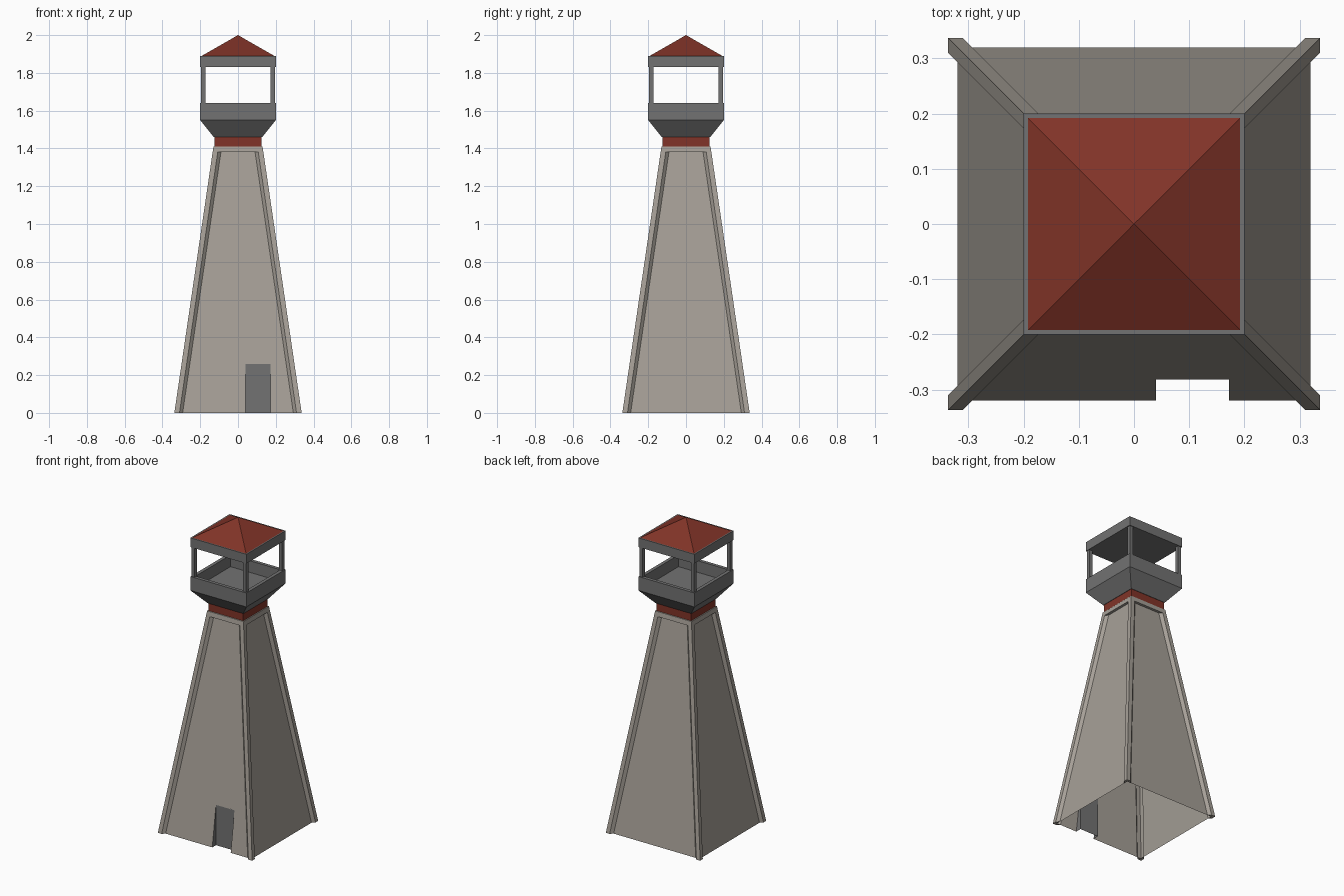
import bpy, bmesh, math
from mathutils import Matrix, Vector

if "Cube" in bpy.data.objects:
    bpy.data.objects.remove(bpy.data.objects["Cube"])

def material(name, rgb):
    m = bpy.data.materials.new(name)
    m.diffuse_color = (*rgb, 1)
    m.use_nodes = True
    m.node_tree.nodes["Principled BSDF"].inputs["Base Color"].default_value = m.diffuse_color
    return m

STONE = material("warm stone", (0.38, 0.35, 0.31))
GREY = material("dark grey", (0.17, 0.17, 0.17))
RED = material("roof red", (0.22, 0.034, 0.021))

def add_object(name, bm, *mats):
    bmesh.ops.remove_doubles(bm, verts=bm.verts, dist=1e-5)
    me = bpy.data.meshes.new(name)
    bm.to_mesh(me)
    bm.free()
    for m in mats:
        me.materials.append(m)
    ob = bpy.data.objects.new(name, me)
    bpy.context.collection.objects.link(ob)
    return ob

def lathe_square(name, profile, mat, bottom=True, top=True):
    """Stack of squares: profile is a list of (half width, z)."""
    bm = bmesh.new()
    rings = [[bm.verts.new((sx * h, sy * h, z)) for sx, sy in
              ((-1, -1), (1, -1), (1, 1), (-1, 1))] for h, z in profile]
    for a, b in zip(rings, rings[1:]):
        for i in range(4):
            j = (i + 1) % 4
            bm.faces.new((a[i], a[j], b[j], b[i]))
    if bottom:
        bm.faces.new(rings[0][::-1])
    if top:
        bm.faces.new(rings[-1])
    return add_object(name, bm, mat)

# tapered tower shell: four sides with corner ribs, a top rail and a sunk panel
TOP, RAIL = 1.41, 1.38
SLOPE = (0.337 - 0.13) / TOP

def on_wall(x, z, base):
    return Vector((x, -(base - SLOPE * z), z))

def outer(side, z, inset=0.0):
    return on_wall(side * (0.337 - inset - SLOPE * z), z, 0.337)

def sunk(side, z):
    return on_wall(side * (0.293 - SLOPE * z), z, 0.32)

DX0, DX1, DY, DZ = 0.04, 0.172, -0.282, 0.26   # door opening

bm = bmesh.new()
for k in range(4):
    rot = Matrix.Rotation(k * math.pi / 2, 3, 'Z')

    def face(pts, mat=0):
        f = bm.faces.new([bm.verts.new(rot @ Vector(p)) for p in pts])
        f.material_index = mat

    for s in (-1, 1):
        rib = [outer(s, 0), outer(s, 0, 0.027), outer(s, RAIL, 0.027), outer(s, RAIL)]
        cheek = [outer(s, 0, 0.027), sunk(s, 0), sunk(s, RAIL), outer(s, RAIL, 0.027)]
        foot = [outer(s, 0), (s * 0.32, -0.32, 0), sunk(s, 0), outer(s, 0, 0.027)]
        for q in (rib, cheek, foot):
            face(q if s < 0 else q[::-1])
    # top rail and its underside
    face([outer(-1, RAIL), outer(-1, RAIL, 0.027), outer(1, RAIL, 0.027),
          outer(1, RAIL), outer(1, TOP), outer(-1, TOP)])
    face([sunk(-1, RAIL), sunk(1, RAIL), outer(1, RAIL, 0.027), outer(-1, RAIL, 0.027)])
    if k:
        face([sunk(-1, 0), sunk(1, 0), sunk(1, RAIL), sunk(-1, RAIL)])
    else:
        # front panel with the door notch and recessed vertical door
        a, b = on_wall(DX0, 0, 0.32), on_wall(DX1, 0, 0.32)
        c, d = on_wall(DX1, DZ, 0.32), on_wall(DX0, DZ, 0.32)
        face([sunk(-1, 0), a, d, sunk(-1, RAIL)])
        face([d, c, sunk(1, RAIL), sunk(-1, RAIL)])
        face([b, sunk(1, 0), sunk(1, RAIL), c])
        e, f = Vector((DX0, DY, 0)), Vector((DX1, DY, 0))
        g, h = Vector((DX1, DY, DZ)), Vector((DX0, DY, DZ))
        face([e, f, g, h], 1)
        face([a, e, h, d], 1)
        face([f, b, c, g], 1)
add_object("tower_shell", bm, STONE, GREY)

# collar under the lookout
lathe_square("tower_cap", [(0.13, TOP), (0.125, TOP + 0.001)], STONE, bottom=False)
lathe_square("red_collar", [(0.125, 1.41), (0.125, 1.46)], RED)

# lookout: flared base, parapet and inner floor
lathe_square("lookout_parapet", [(0.128, 1.46), (0.2, 1.55), (0.2, 1.64),
                                 (0.178, 1.64), (0.178, 1.565)], GREY)

# four corner posts
for sx, sy, label in ((-1, -1, "front_left"), (1, -1, "front_right"),
                      (1, 1, "back_right"), (-1, 1, "back_left")):
    bm = bmesh.new()
    bmesh.ops.create_cube(bm, size=1, matrix=Matrix.Translation(
        (sx * 0.184, sy * 0.184, 1.735)) @ Matrix.Diagonal((0.022, 0.022, 0.2, 1)))
    add_object(label + "_post", bm, GREY)

# eaves band and pyramid roof
lathe_square("eaves_band", [(0.2, 1.83), (0.2, 1.89)], GREY)
lathe_square("pyramid_roof", [(0.192, 1.89), (0.0001, 2.0)], RED, bottom=False)
